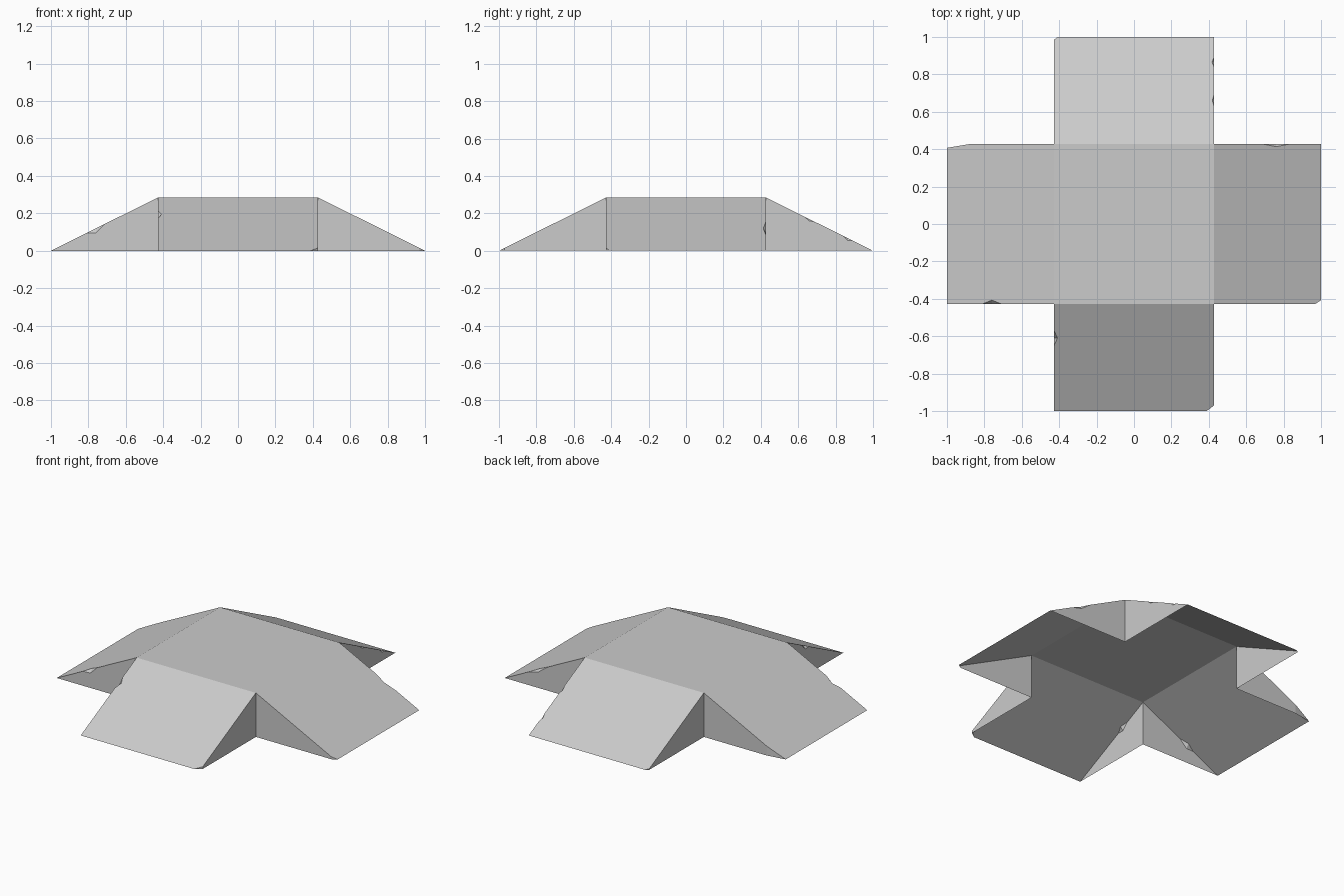
import bpy, bmesh
from mathutils import Matrix, Vector
from math import pi

if "Cube" in bpy.data.objects:
    bpy.data.objects.remove(bpy.data.objects["Cube"])

HALF, TOP = 0.427, 0.285

# wear per arm (+x, +y, -x, -y): nicks are (side, u0, u1, depth), corner is (side, along, across)
ARMS = [
    ([(1, 0.69, 0.83, 0.014)], (-1, 0.03, 0.02)),
    ([(-1, 0.63, 0.69, 0.008), (-1, 0.84, 0.89, 0.010)], (1, 0.015, 0.02)),
    ([(1, 0.71, 0.81, 0.020)], (-1, 0.12, 0.02)),
    ([(-1, 0.57, 0.65, 0.018)], (1, 0.03, 0.04)),
]


def on_slope(u, v):
    return Vector((u, v, TOP * (1 - u) / (1 - HALF)))


def build_arm(bm, turn, nicks, corner):
    rot = Matrix.Rotation(turn * pi / 2, 3, 'Z')

    def face(points):
        bm.faces.new([bm.verts.new(rot @ p) for p in points])

    edges = {}
    for side in (-1, 1):
        v = side * HALF
        ramp, wall = [on_slope(HALF, v)], [on_slope(HALF, v)]
        # chipped places on the sloping edge
        for s, u0, u1, d in nicks:
            if s != side:
                continue
            p0, p1, um = on_slope(u0, v), on_slope(u1, v), (u0 + u1) / 2
            inner = on_slope(um, v - side * d)
            lower = on_slope(um, v) - Vector((0, 0, d * 1.2))
            face([p0, inner, lower])
            face([inner, p1, lower])
            ramp += [p0, inner, p1]
            wall += [p0, lower, p1]
        # ramp tip, with a worn corner on one side
        if side == corner[0]:
            a = on_slope(1 - corner[1], v)
            b = on_slope(1, v - side * corner[2])
            foot = Vector((a.x, v, 0))
            face([a, b, foot])
            ramp += [a, b]
            wall += [a, foot]
        else:
            ramp.append(on_slope(1, v))
            wall.append(on_slope(1, v))
        face(wall + [Vector((HALF, v, 0))])
        edges[side] = ramp
    face(edges[-1] + edges[1][::-1])


bm = bmesh.new()
# flat central deck, hollow underneath
bm.faces.new([bm.verts.new((x * HALF, y * HALF, TOP))
              for x, y in ((-1, -1), (1, -1), (1, 1), (-1, 1))])
# four sloping arms with side walls
for k, (nicks, corner) in enumerate(ARMS):
    build_arm(bm, k, nicks, corner)

bmesh.ops.remove_doubles(bm, verts=bm.verts[:], dist=1e-4)
bmesh.ops.recalc_face_normals(bm, faces=bm.faces[:])
deck = max(bm.faces, key=lambda f: f.calc_center_median().z)
if deck.normal.z < 0:
    bmesh.ops.reverse_faces(bm, faces=bm.faces[:])
mesh = bpy.data.meshes.new("cross_ramp")
bm.to_mesh(mesh)
bm.free()
bpy.context.collection.objects.link(bpy.data.objects.new("cross_ramp", mesh))
